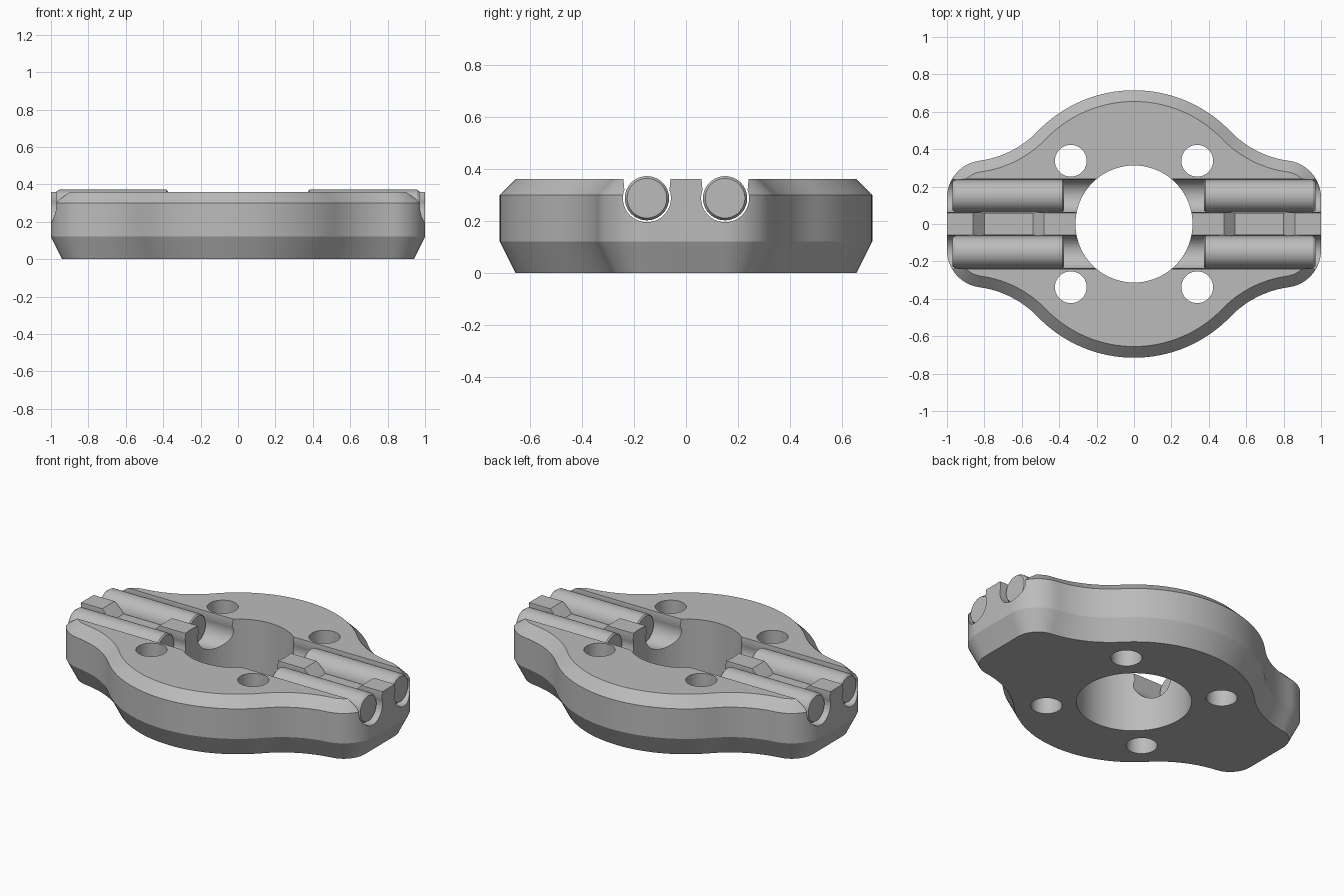
import bpy, bmesh
from math import sin, cos, pi, sqrt, atan2, radians
from mathutils import Matrix

cube = bpy.data.objects.get("Cube")
if cube:
    bpy.data.objects.remove(cube)

metal = bpy.data.materials.new("plain_grey")
metal.use_nodes = True
GREY = (0.5, 0.5, 0.5, 1)
metal.diffuse_color = GREY
metal.node_tree.nodes["Principled BSDF"].inputs["Base Color"].default_value = GREY


def make_object(name, bm):
    bmesh.ops.recalc_face_normals(bm, faces=bm.faces)
    mesh = bpy.data.meshes.new(name)
    bm.to_mesh(mesh)
    bm.free()
    mesh.materials.append(metal)
    obj = bpy.data.objects.new(name, mesh)
    bpy.context.collection.objects.link(obj)
    return obj


def loft(name, rings):
    """Skin matching rings of points and cap both ends."""
    bm = bmesh.new()
    rows = [[bm.verts.new(p) for p in ring] for ring in rings]
    n = len(rows[0])
    for a, b in zip(rows, rows[1:]):
        for i in range(n):
            j = (i + 1) % n
            bm.faces.new((a[i], a[j], b[j], b[i]))
    bm.faces.new(rows[0])
    bm.faces.new(rows[-1])
    return make_object(name, bm)


def cylinder(name, x, y, radius, segments):
    bm = bmesh.new()
    bmesh.ops.create_cone(bm, cap_ends=True, segments=segments, radius1=radius,
                          radius2=radius, depth=2, matrix=Matrix.Translation((x, y, 0)))
    return make_object(name, bm)


def activate(obj):
    bpy.ops.object.select_all(action='DESELECT')
    obj.select_set(True)
    bpy.context.view_layer.objects.active = obj


def boolean(target, tool, operation='DIFFERENCE'):
    activate(target)
    mod = target.modifiers.new("cut", 'BOOLEAN')
    mod.operation, mod.solver, mod.object = operation, 'EXACT', tool
    bpy.ops.object.modifier_apply(modifier=mod.name)
    bpy.data.objects.remove(tool)


# Outline of tangent arcs: big hub, concave waist, rounded arm tip
HUB, WAIST, TIP = 0.715, 0.53, 0.2
TIP_X, TIP_Y = 0.8, 0.14
dist = sqrt(TIP_X ** 2 + TIP_Y ** 2)
along = ((HUB + WAIST) ** 2 - (TIP + WAIST) ** 2 + dist ** 2) / (2 * dist)
side = sqrt((HUB + WAIST) ** 2 - along ** 2)
WX = (along * TIP_X - side * TIP_Y) / dist
WY = (along * TIP_Y + side * TIP_X) / dist
HUB_ANGLE = atan2(WY, WX)
TIP_ANGLE = atan2(WY - TIP_Y, WX - TIP_X)


def arc(cx, cy, r, a0, a1, n):
    return [(cx + r * cos(a0 + (a1 - a0) * i / n), cy + r * sin(a0 + (a1 - a0) * i / n))
            for i in range(n + 1)]


def outline(inset, z):
    quarter = arc(TIP_X, TIP_Y, TIP - inset, 0, TIP_ANGLE, 12)
    quarter += arc(WX, WY, WAIST + inset, TIP_ANGLE - pi, HUB_ANGLE - pi, 14)[1:]
    quarter += arc(0, 0, HUB - inset, HUB_ANGLE, pi / 2, 16)[1:]
    half = quarter + [(-x, y) for x, y in quarter[-2::-1]]
    return [(x, y, z) for x, y in half + [(-x, -y) for x, y in half]]


TOP = 0.36
body = loft("body", [outline(0.06, 0), outline(0, 0.12), outline(0, 0.30), outline(0.06, TOP)])

# Square-ended centre rib
rib = [(-1, 0.25), (1, 0.25), (1, TOP), (-1, TOP)]
boolean(body, loft("rib", [[(x, y, z) for x, z in rib] for y in (-0.1, 0.1)]), 'UNION')

# Centre bore and four bolt holes
boolean(body, cylinder("bore", 0, 0, 0.313, 72))
for sx in (-1, 1):
    for sy in (-1, 1):
        boolean(body, cylinder("bolt_hole", sx * 0.338, sy * 0.338, 0.085, 36))

# Keyhole grooves along the arms
PIN_Y, PIN_Z = 0.15, 0.287
keyhole = arc(0, 0, 0.092, radians(160), radians(380), 32) + [(0.095, 0.12), (-0.095, 0.12)]
for sy in (-1, 1):
    boolean(body, loft("groove", [[(x, sy * PIN_Y + y, PIN_Z + z) for y, z in keyhole]
                                  for x in (-1.2, 1.2)]))

# Sloped notches in the rib
notch = [(0.44, 0.40), (0.54, 0.30), (0.80, 0.30), (0.90, 0.40)]
for sx in (-1, 1):
    boolean(body, loft("notch", [[(sx * x, y, z) for x, z in notch] for y in (-0.09, 0.09)]))

parts = [body]

# Round pins with chamfered ends
PIN_PROFILE = [(0.375, 0.078), (0.382, 0.085), (0.957, 0.085), (0.97, 0.076)]
for sx, end in ((-1, "right"), (1, "left")):
    for sy, row in ((-1, "front"), (1, "back")):
        rings = [[(sx * x, sy * PIN_Y + y, PIN_Z + z) for y, z in arc(0, 0, r, 0, 2 * pi, 40)[:-1]]
                 for x, r in PIN_PROFILE]
        parts.append(loft(f"{row}_{end}_pin", rings))

for part in parts:
    activate(part)
    bpy.ops.object.shade_smooth_by_angle(angle=radians(25))
